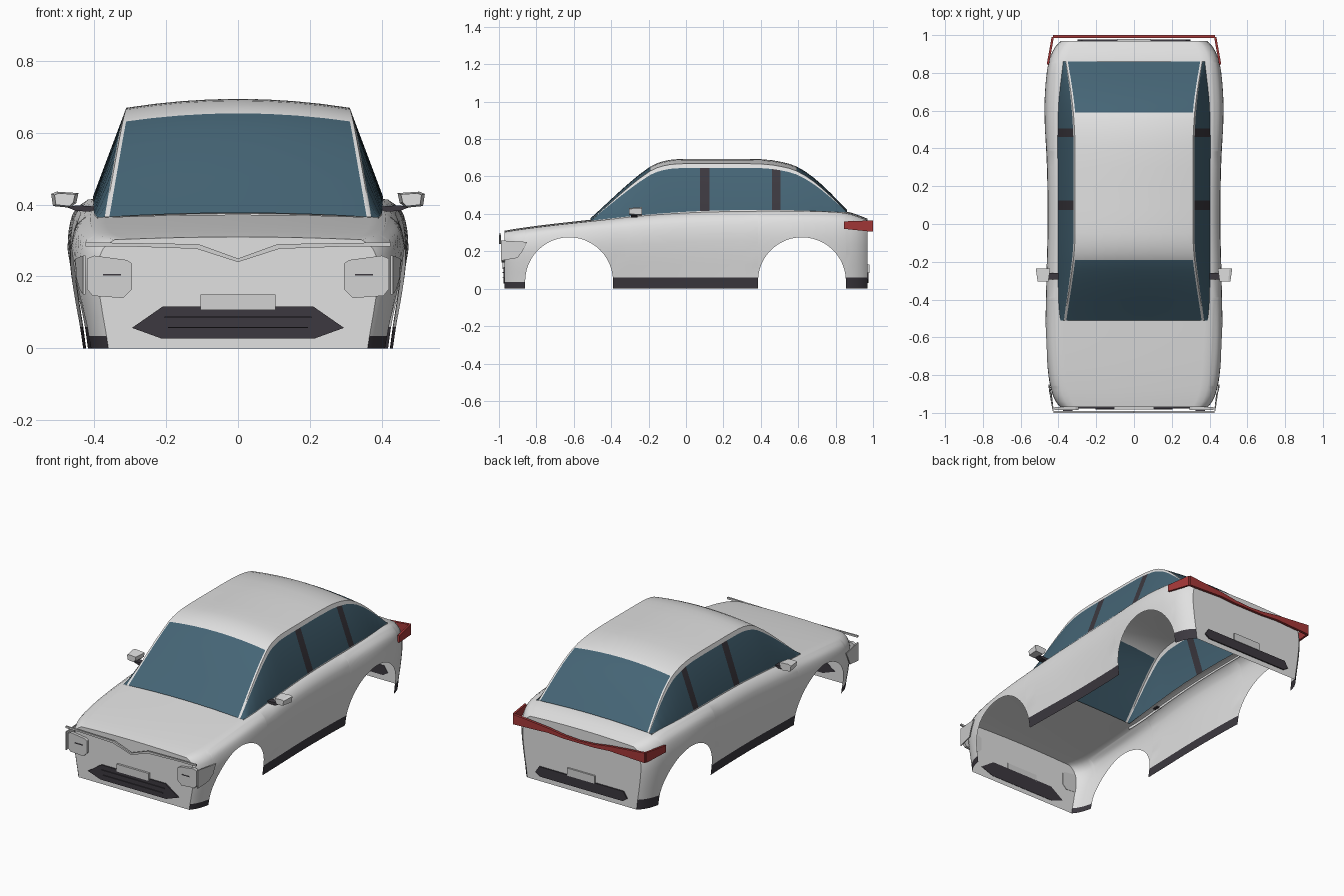
import bpy, bmesh, math
from mathutils import Vector

cube = bpy.data.objects.get("Cube")
if cube:
    bpy.data.objects.remove(cube)


def material(name, rgb):
    m = bpy.data.materials.new(name)
    m.use_nodes = True
    m.diffuse_color = (*rgb, 1)
    m.node_tree.nodes["Principled BSDF"].inputs["Base Color"].default_value = (*rgb, 1)
    return m


PAINT = material("body_paint", (.75, .75, .75))
GLASS = material("blue_glass", (.06, .13, .18))
DARK = material("dark_trim", (.045, .04, .05))
RED = material("tail_red", (.38, .04, .04))
LAMP = material("lamp_grey", (.65, .65, .65))


def curve(table):
    """Smooth function through (input, output) pairs."""
    n = len(table)

    def slope(i):
        a, b = table[max(i - 1, 0)], table[min(i + 1, n - 1)]
        return (b[1] - a[1]) / (b[0] - a[0])

    def f(t):
        t = min(max(t, table[0][0]), table[-1][0])
        i = max(k for k in range(n - 1) if table[k][0] <= t)
        (a, p), (b, q) = table[i], table[i + 1]
        d = b - a
        s = (t - a) / d
        return (p * (1 + 2 * s) * (1 - s) ** 2 + q * s * s * (3 - 2 * s)
                + d * s * (1 - s) * (slope(i) * (1 - s) - slope(i + 1) * s))
    return f


def finish(name, bm, mats, mirror, angle=35):
    bmesh.ops.remove_doubles(bm, verts=bm.verts, dist=.0002)
    bmesh.ops.recalc_face_normals(bm, faces=bm.faces)
    mesh = bpy.data.meshes.new(name)
    bm.to_mesh(mesh)
    bm.free()
    for m in mats:
        mesh.materials.append(m)
    ob = bpy.data.objects.new(name, mesh)
    bpy.context.collection.objects.link(ob)
    if mirror:
        mod = ob.modifiers.new("mirror", "MIRROR")
        mod.use_clip = True
    bpy.ops.object.select_all(action="DESELECT")
    ob.select_set(True)
    bpy.context.view_layer.objects.active = ob
    bpy.ops.object.shade_smooth_by_angle(angle=math.radians(angle))
    return ob


def loft(name, rings, rule, mats, caps=False):
    """Skin half-sections; rule(station, row) gives a material index or None for a hole."""
    bm = bmesh.new()
    vs = [[bm.verts.new(p) for p in ring] for ring in rings]
    for i in range(len(vs) - 1):
        for j in range(len(vs[0]) - 1):
            index = rule(i, j)
            if index is not None:
                quad = (vs[i][j], vs[i + 1][j], vs[i + 1][j + 1], vs[i][j + 1])
                bm.faces.new(quad).material_index = index
    if caps:
        for end in (vs[0], vs[-1]):
            foot = bm.verts.new((0, end[0].co.y, 0))
            bm.faces.new(end + [foot])
    return finish(name, bm, mats, True)


def panel(name, points, depth, mat, mirror=False):
    """Flat outline pushed out along a depth vector."""
    bm = bmesh.new()
    face = bm.faces.new([bm.verts.new(p) for p in points])
    out = bmesh.ops.extrude_face_region(bm, geom=[face], use_keep_orig=True)
    moved = [g for g in out["geom"] if isinstance(g, bmesh.types.BMVert)]
    bmesh.ops.translate(bm, verts=moved, vec=Vector(depth))
    return finish(name, bm, [mat], mirror, 20)


def facing(outline, y):
    return [(x, y, z) for x, z in outline]


def symmetric(outline):
    """Complete a right-hand outline with its reflection."""
    return outline + [(-x, z) for x, z in reversed(outline) if x > 0]


# Lower body shell, with the wheel arches formed by its lower edge
height = curve([(-.97, .31), (-.9, .322), (-.75, .342), (-.5, .37), (-.2, .402),
                (.1, .42), (.5, .425), (.75, .422), (.87, .41), (.97, .375)])
width = curve([(-.97, .39), (-.95, .408), (-.9, .432), (-.8, .453), (-.6, .467), (-.3, .464),
               (0, .457), (.3, .461), (.6, .474), (.8, .462), (.9, .438), (.95, .408), (.97, .385)])
side = curve([(0, .925), (.15, .943), (.4, .978), (.65, 1), (.8, .99), (.91, .955), (.975, .88)])
RADIUS = .235


def arch(centre):
    pts = [(centre - RADIUS - .001, 0)]
    for k in range(25):
        a = math.pi * k / 24
        pts.append((centre - RADIUS * math.cos(a), .04 + RADIUS * math.sin(a)))
    return pts + [(centre + RADIUS + .001, 0)]


stations = [(y, 0) for y in (-.97, -.96, -.94, -.91, -.88)] + arch(-.625)
stations += [(-.38 + .076 * k, 0) for k in range(1, 10)] + arch(.62)
stations += [(y, 0) for y in (.88, .91, .94, .96, .97)]
ROWS = (0, .2, .38, .54, .66, .76, .84, .91, .96, 1)
rings = []
for y, low in stations:
    h, w = height(y), width(y)
    skirt = low + (.035 if y < -.85 else .06) * (1 - low / h) ** 2
    top = .975 * h
    zs = [low] + [skirt + (top - skirt) * u for u in ROWS]
    ring = [(w * side(z / h), y, z) for z in zs]
    edge = ring[-1][0]
    ring += [(edge * f, y, top + (h - top) * (1 - f * f)) for f in (.9, .6, .3, 0)]
    rings.append(ring)


def body_rule(i, j):
    (y, a), (y2, b) = stations[i], stations[i + 1]
    if j > len(ROWS) and -.48 < (y + y2) / 2 < .83:
        return None
    return 1 if j == 0 and a == b == 0 else 0


loft("body_shell", rings, body_rule, [PAINT, DARK], caps=True)

# Cabin: windscreen, roof, rear window, side windows and pillars
rail = curve([(-.51, .364), (-.4, .462), (-.3, .548), (-.19, .63), (-.12, .657), (-.05, .667),
              (.1, .669), (.4, .667), (.5, .655), (.59, .63), (.68, .575), (.77, .498), (.86, .41)])
belt = curve([(-.51, .364), (-.2, .397), (.1, .416), (.5, .421), (.86, .409)])
belt_x = curve([(-.51, .39), (-.4, .4), (.1, .402), (.6, .401), (.86, .375)])
rail_x = curve([(.36, .37), (.5, .345), (.63, .321), (.67, .311)])
crown = curve([(-.51, .012), (-.19, .024), (.2, .025), (.59, .024), (.86, .012)])
PILLARS = ((.075, .125), (.46, .505))
ys = sorted({-.51, -.46, -.4, -.35, -.3, -.25, -.19, -.155, -.12, -.085, -.05, 0, .2, .3, .4,
             .55, .59, .635, .68, .725, .77, .815, .86} | {p for pair in PILLARS for p in pair})
rings = []
for y in ys:
    z0, z1 = belt(y), max(rail(y), belt(y) + .001)
    x0, x1 = belt_x(y), rail_x(z1)
    ring = [(x0, y, z0 - .02), (x0, y, z0)]
    ring += [(x0 + (x1 - x0) * t, y, z0 + (z1 - z0) * t) for t in (.91, 1)]
    ring += [(x1 * f, y, z1 + crown(y) * (1 - f * f)) for f in (.97, .75, .5, .25, 0)]
    rings.append(ring)


def cabin_rule(i, j):
    y = (ys[i] + ys[i + 1]) / 2
    if j == 1:
        return 2 if any(a < y < b for a, b in PILLARS) else 1
    return 1 if j > 3 and not -.19 < y < .59 else 0


loft("cabin", rings, cabin_rule, [PAINT, GLASS, DARK])

# Nose: grille, slats, number plate and light bar
grille = symmetric([(.215, .028), (.295, .057), (.21, .116)])
panel("front_grille", facing(grille, -.968), (0, -.009, 0), DARK)
for z, half in ((.058, .195), (.087, .205)):
    slat = symmetric([(half, z - .002), (half, z + .002)])
    panel("grille_slat", facing(slat, -.976), (0, -.006, 0), DARK)
plate = symmetric([(.105, .106), (.105, .15)])
panel("front_plate", facing(plate, -.968), (0, -.014, 0), LAMP)
bar = [(0, .24), (.115, .277), (.32, .284), (.425, .284), (.425, .295), (.11, .29), (0, .25)]
panel("front_light_bar", facing(bar, -.99), (0, -.01, 0), LAMP, True)

# Headlamps with their side wraps
lamp = [(.32, .14), (.405, .146), (.42, .165), (.42, .25), (.4, .258), (.31, .246),
        (.295, .236), (.295, .165)]
panel("headlamp", facing(lamp, -.968), (0, -.018, 0), LAMP, True)
slit = [(.325, .203), (.375, .203), (.375, .207), (.325, .207)]
panel("headlamp_slit", facing(slit, -.985), (0, -.004, 0), DARK, True)
wrap = [(.425, -.99, .15), (.435, -.9, .165), (.445, -.875, .2), (.446, -.85, .25), (.425, -.99, .258)]
panel("headlamp_wrap", wrap, (.006, 0, 0), LAMP, True)

# Tail: light band with corner wraps, lower vent and number plate
band = [(0, .308), (.1, .308), (.2, .315), (.43, .305), (.43, .364), (.2, .343), (.1, .328), (0, .322)]
panel("tail_light_band", facing(band, .985), (0, .015, 0), RED, True)
corner = [(.45, .845, .32), (.424, .99, .305), (.424, .99, .365), (.45, .845, .36)]
panel("tail_light_wrap", corner, (.012, 0, 0), RED, True)
vent = symmetric([(.27, .03), (.3, .05), (.275, .088)])
panel("rear_vent", facing(vent, .968), (0, .009, 0), DARK)
plate = symmetric([(.09, .085), (.09, .13)])
panel("rear_plate", facing(plate, .968), (0, .012, 0), LAMP)

# Door mirrors on dark stalks
stalk = [(.385, .38), (.45, .382), (.475, .392), (.45, .398), (.385, .394)]
panel("mirror_stalk", facing(stalk, -.295), (0, .035, 0), DARK, True)
case = [(.465, .391), (.515, .396), (.52, .43), (.505, .436), (.444, .432), (.45, .405)]
mirror = panel("mirror_case", facing(case, -.235), (0, -.07, 0), PAINT, True)
for v in mirror.data.vertices:
    if v.co.y < -.3:
        v.co.x = .482 + (v.co.x - .482) * .75
        v.co.z = .414 + (v.co.z - .414) * .8
